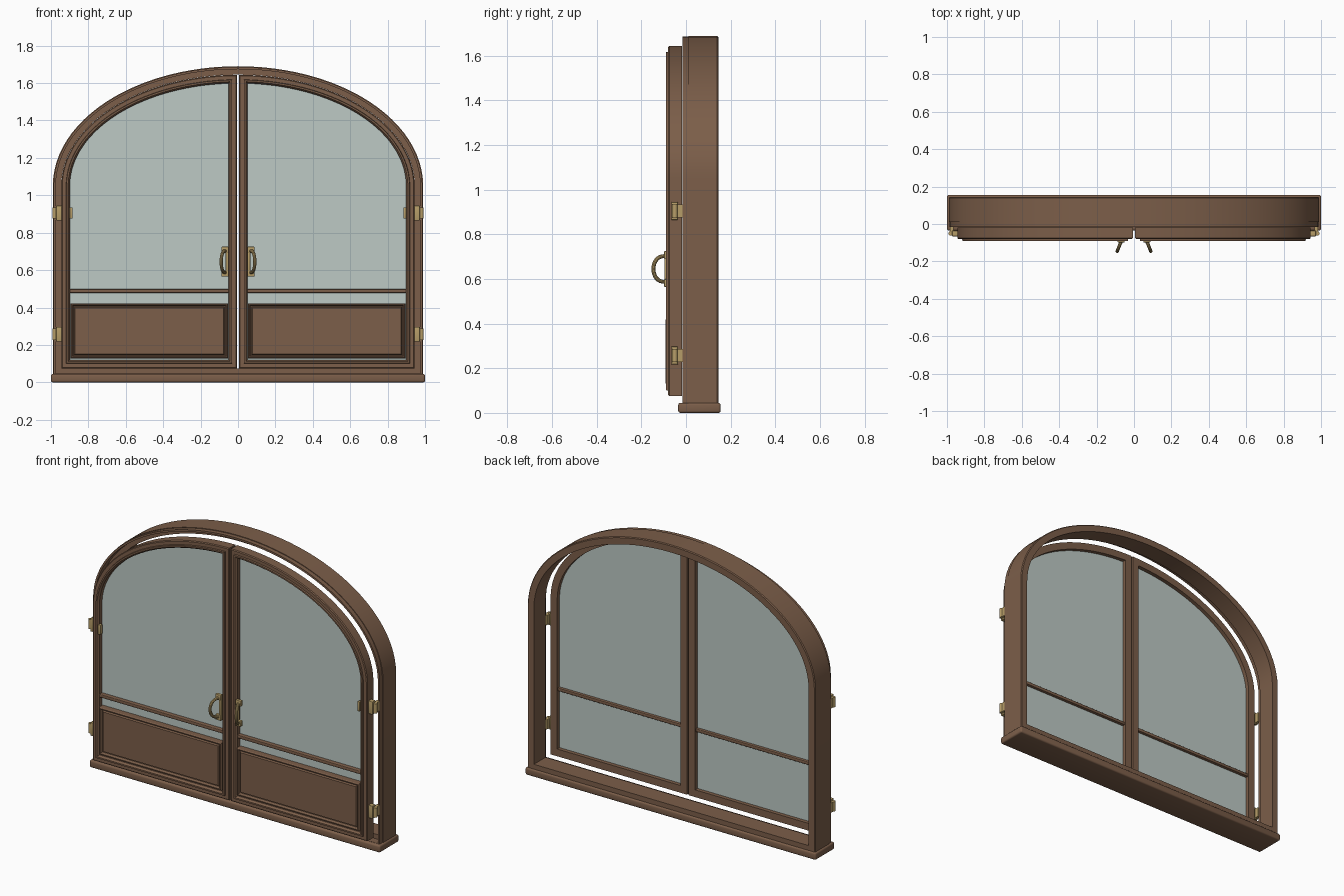
import bpy, bmesh, math
from mathutils import Vector

cube = bpy.data.objects.get("Cube")
if cube:
    bpy.data.objects.remove(cube, do_unlink=True)


def material(name, rgb):
    m = bpy.data.materials.new(name)
    m.use_nodes = True
    m.diffuse_color = (*rgb, 1)
    m.node_tree.nodes["Principled BSDF"].inputs["Base Color"].default_value = (*rgb, 1)
    return m


wood = material("brown wood", (0.2, 0.112, 0.067))
glass = material("pale glass", (0.51, 0.59, 0.56))
brass = material("brass", (0.47, 0.34, 0.14))


def finish(bm, name, mat, smooth=True):
    bmesh.ops.recalc_face_normals(bm, faces=bm.faces)
    mesh = bpy.data.meshes.new(name)
    bm.to_mesh(mesh)
    bm.free()
    mesh.materials.append(mat)
    ob = bpy.data.objects.new(name, mesh)
    bpy.context.collection.objects.link(ob)
    if smooth:
        bpy.ops.object.select_all(action="DESELECT")
        ob.select_set(True)
        bpy.context.view_layer.objects.active = ob
        bpy.ops.object.shade_smooth_by_angle(angle=math.radians(30))
    return ob


def box(name, mat, x, y, z, bevel=0.0):
    """Box from (low, high) ranges, with optional rounded edges."""
    bm = bmesh.new()
    bmesh.ops.create_cube(bm, size=1)
    for v in bm.verts:
        v.co = [(r[0] + r[1]) / 2 + c * (r[1] - r[0]) for c, r in zip(v.co, (x, y, z))]
    if bevel:
        bmesh.ops.bevel(bm, geom=bm.edges[:], offset=bevel, segments=3,
                        affect="EDGES", profile=0.5)
    return finish(bm, name, mat)


def sweep(name, mat, outline, profile, closed=True, side=1):
    """Join copies of an inset outline; profile lists (inset, y)."""
    bm = bmesh.new()
    rings = [[bm.verts.new((side * x, y, z)) for x, z in outline(d)] for d, y in profile]
    pairs = list(zip(rings, rings[1:]))
    if closed:
        pairs.append((rings[-1], rings[0]))
    else:
        bm.faces.new(rings[0])
        bm.faces.new(rings[-1])
    for a, b in pairs:
        for i in range(len(a)):
            j = (i + 1) % len(a)
            bm.faces.new((a[i], a[j], b[j], b[i]))
    return finish(bm, name, mat)


SPRING, RISE, HALF = 1.05, 0.64, 0.99
STEPS = 48


def frame_outline(d):
    a, b = HALF - d, RISE - d
    arc = [(a * math.cos(math.pi * i / STEPS), SPRING + b * math.sin(math.pi * i / STEPS))
           for i in range(STEPS + 1)]
    return [(-a, 0.03 + d), (a, 0.03 + d)] + arc


def leaf_outline(d):
    d_out = d + 0.046
    a, b, x0 = HALF - d_out, RISE - d_out, 0.006 + d
    end = math.acos(x0 / a)
    arc = [(a * math.cos(end * i / STEPS), SPRING + b * math.sin(end * i / STEPS))
           for i in range(STEPS + 1)]
    return [(x0, 0.075 + d), (a, 0.075 + d)] + arc


def panel_outline(d):
    lo, hi, bot, top = 0.053 + d, 0.895 - d, 0.128 + d, 0.422 - d
    return [(lo, bot), (hi, bot), (hi, top), (lo, top)]


# Arched surround with a raised outer lip, and the sill
sweep("arched_frame", wood, frame_outline,
      [(0, 0.14), (0.005, 0.145), (0.045, 0.145), (0.045, 0.03), (0.016, 0.03),
       (0.016, -0.016), (0.004, -0.016), (0.004, 0.012), (0, 0.012)])
box("sill", wood, (-1, 1), (-0.035, 0.155), (0, 0.045), 0.01)


def handle_grip(name, side):
    """Bowed tube leaning away from the meeting stiles."""
    curve = bpy.data.curves.new(name, "CURVE")
    curve.dimensions = "3D"
    curve.bevel_depth = 0.009
    curve.bevel_resolution = 3
    curve.use_fill_caps = True
    n = 16
    spline = curve.splines.new("POLY")
    spline.points.add(n)
    for i, p in enumerate(spline.points):
        t = math.pi * i / n
        out = math.sin(t) ** 0.8 if 0 < i < n else 0
        p.co = (side * (0.068 + 0.022 * out), -0.092 - 0.054 * out,
                0.645 + 0.058 * math.cos(t), 1)
    temp = bpy.data.objects.new(name + "_curve", curve)
    bpy.context.collection.objects.link(temp)
    graph = bpy.context.evaluated_depsgraph_get()
    bm = bmesh.new()
    mesh = temp.evaluated_get(graph).to_mesh()
    bm.from_mesh(mesh)
    bpy.data.objects.remove(temp, do_unlink=True)
    finish(bm, name, brass)


def span(side, lo, hi):
    return tuple(sorted((side * lo, side * hi)))


for label, s in (("left", 1), ("right", -1)):
    # Door leaf: moulded rim, glazing, glazing bar and lower panel
    sweep(label + "_door_rim", wood, leaf_outline,
          [(0, -0.018), (0, -0.075), (0.005, -0.08), (0.025, -0.08), (0.027, -0.09),
           (0.036, -0.09), (0.045, -0.078), (0.045, -0.018)], side=s)
    sweep(label + "_glass", glass, leaf_outline,
          [(0.04, -0.052), (0.04, -0.042)], closed=False, side=s)
    box(label + "_glazing_bar", wood, span(s, 0.045, 0.902), (-0.078, -0.024),
        (0.478, 0.498), 0.004)
    sweep(label + "_lower_panel", wood, panel_outline,
          [(0, -0.05), (0, -0.085), (0.004, -0.091), (0.009, -0.091), (0.015, -0.076),
           (0.019, -0.076), (0.024, -0.085)], closed=False, side=s)

    # Hinges: leaf plate and knuckle
    for level, z in (("lower", 0.257), ("upper", 0.905)):
        box(f"{label}_{level}_hinge_plate", brass, span(s, 0.942, 0.972),
            (-0.066, -0.036), (z - 0.04, z + 0.04), 0.003)
        bm = bmesh.new()
        bmesh.ops.create_cone(bm, cap_ends=True, segments=16, radius1=0.012,
                              radius2=0.012, depth=0.06)
        bmesh.ops.translate(bm, verts=bm.verts, vec=Vector((s * 0.98, -0.05, z)))
        finish(bm, f"{label}_{level}_hinge_knuckle", brass)
        box(f"{label}_{level}_hinge_tab", brass, span(s, 0.965, 0.985),
            (-0.05, -0.01), (z - 0.03, z + 0.03))
    box(label + "_catch_plate", brass, span(s, 0.884, 0.9), (-0.09, -0.07),
        (0.875, 0.935), 0.002)

    # Handle: narrow backplate, two square ends and the grip
    box(label + "_handle_backplate", brass, span(s, 0.05, 0.066), (-0.096, -0.078),
        (0.58, 0.71), 0.002)
    for level, z in (("lower", 0.582), ("upper", 0.708)):
        box(f"{label}_{level}_handle_mount", brass, span(s, 0.05, 0.088),
            (-0.098, -0.078), (z - 0.017, z + 0.017), 0.003)
    handle_grip(label + "_handle_grip", s)
